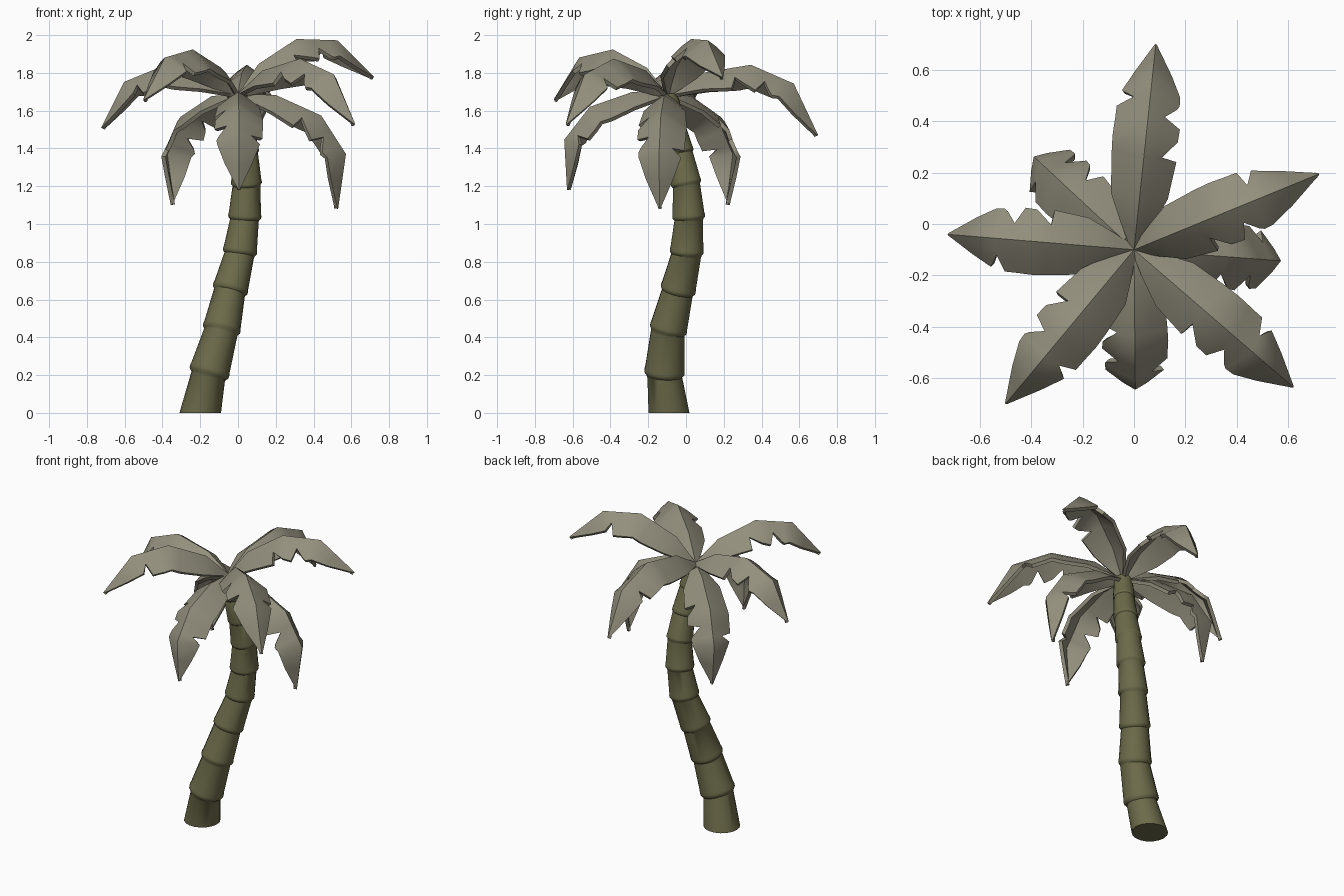
import bpy, math
from mathutils import Vector

if "Cube" in bpy.data.objects:
    bpy.data.objects.remove(bpy.data.objects["Cube"])


def material(name, rgb):
    m = bpy.data.materials.new(name)
    m.diffuse_color = (*rgb, 1)
    m.use_nodes = True
    m.node_tree.nodes["Principled BSDF"].inputs["Base Color"].default_value = m.diffuse_color
    return m


def make_object(name, verts, faces, mat):
    mesh = bpy.data.meshes.new(name)
    mesh.from_pydata([tuple(v) for v in verts], [], faces)
    mesh.materials.append(mat)
    mesh.update()
    ob = bpy.data.objects.new(name, mesh)
    bpy.context.collection.objects.link(ob)
    return ob


def smooth(ob, degrees):
    bpy.ops.object.select_all(action='DESELECT')
    ob.select_set(True)
    bpy.context.view_layer.objects.active = ob
    for mod in list(ob.modifiers):
        bpy.ops.object.modifier_apply(modifier=mod.name)
    bpy.ops.object.shade_smooth_by_angle(angle=math.radians(degrees))


bark = material("olive bark", (0.15, 0.145, 0.068))
leaf = material("grey green leaf", (0.29, 0.275, 0.205))

# Trunk: leaning tube of flared segments, (x, y, z, lip radius)
RINGS = [(-.20, -.09, 0, .11), (-.157, -.115, .20, .108), (-.09, -.097, .43, .101),
         (-.045, -.045, .64, .095), (.008, .003, .84, .091), (.035, .015, 1.025, .088),
         (.045, .003, 1.205, .082), (.038, -.03, 1.37, .075), (.02, -.07, 1.53, .067),
         (0, -.1, 1.68, .05)]
SIDES = 18
verts, faces = [], []
centres = [Vector(r[:3]) for r in RINGS]
for i in range(len(RINGS) - 1):
    a, b, r = centres[i], centres[i + 1], RINGS[i][3]
    lip = [(0, 1.0)] if i == 0 else [(0, .90), (.05, .99), (.11, 1.0), (.18, .97)]
    for s, k in lip + [(1.0, .83)]:
        c = a.lerp(b, s)
        axis = Vector((0, 0, 1)) if (i == 0 and s == 0) else (b - a).normalized()
        ex = Vector((0, 1, 0)).cross(axis).normalized()
        ey = axis.cross(ex)
        for n in range(SIDES):
            t = 2 * math.pi * n / SIDES
            verts.append(c + (ex * math.cos(t) + ey * math.sin(t)) * r * k)
rows = len(verts) // SIDES
for i in range(rows - 1):
    for n in range(SIDES):
        m = (n + 1) % SIDES
        faces.append((i * SIDES + n, i * SIDES + m, (i + 1) * SIDES + m, (i + 1) * SIDES + n))
faces.append(tuple(reversed(range(SIDES))))
faces.append(tuple(range((rows - 1) * SIDES, rows * SIDES)))
smooth(make_object("trunk", verts, faces, bark), 40)

# Frond: arched midrib (length, angle) and stations (t, left width, right width) with notches
ARCH = [(.20, 10), (.26, -12), (.24, -45), (.29, -86)]
STATIONS = [(0, .015, .015), (.08, .06, .06), (.202, .112, .11), (.36, .126, .128),
            (.38, .127, .07), (.465, .13, .125), (.55, .128, .128), (.57, .127, .065),
            (.62, .126, .108), (.64, .065, .118), (.707, .112, .115), (.85, .07, .075),
            (1, .004, .004)]
TOTAL = sum(l for l, _ in ARCH)


def arch(t):
    d, p = t * TOTAL, Vector((0, 0))
    for length, ang in ARCH:
        step = min(d, length)
        p += Vector((math.cos(math.radians(ang)), math.sin(math.radians(ang)))) * step
        d -= step
    return p


def frond(name, tip):
    to = Vector(tip) - HUB
    reach = math.hypot(to.x, to.y)
    out = Vector((to.x, to.y, 0)) / reach
    side = Vector((out.y, -out.x, 0))
    end = arch(1)
    turn = math.atan2(to.z, reach) - math.atan2(end.y, end.x)
    size = to.length / end.length
    ct, st = math.cos(turn), math.sin(turn)

    def world(p):
        return out * (p.x * ct - p.y * st) + Vector((0, 0, p.x * st + p.y * ct))

    verts, faces = [], []
    for t, left, right in STATIONS:
        along = (arch(min(1, t + .06)) - arch(max(0, t - .06))).normalized()
        up = world(Vector((-along.y, along.x)))
        mid = .4 * max(left, right)
        for w in (-left, -mid, 0, mid, right):
            drop = .6 * abs(w) + 1.6 * w * w
            verts.append(HUB + (world(arch(t)) - up * drop) * size + side * w)
    for i in range(len(STATIONS) - 1):
        for j in range(4):
            k = i * 5 + j
            faces.append((k, k + 1, k + 6, k + 5))
    ob = make_object(name, verts, faces, leaf)
    mod = ob.modifiers.new("thickness", 'SOLIDIFY')
    mod.thickness, mod.offset = .022, -1
    smooth(ob, 50)


# Crown: eight fronds given by their tips
HUB = Vector((0, -.1, 1.69))
TIPS = {"back": (.085, .70, 1.47), "right_high": (.72, .195, 1.78),
        "right_low": (.53, -.14, 1.08), "front_right": (.62, -.635, 1.53),
        "front_low": (.005, -.63, 1.18), "front_left": (-.50, -.70, 1.66),
        "left": (-.725, -.04, 1.51), "back_left_low": (-.355, .23, 1.10)}
for key, tip in TIPS.items():
    frond("frond_" + key, tip)
